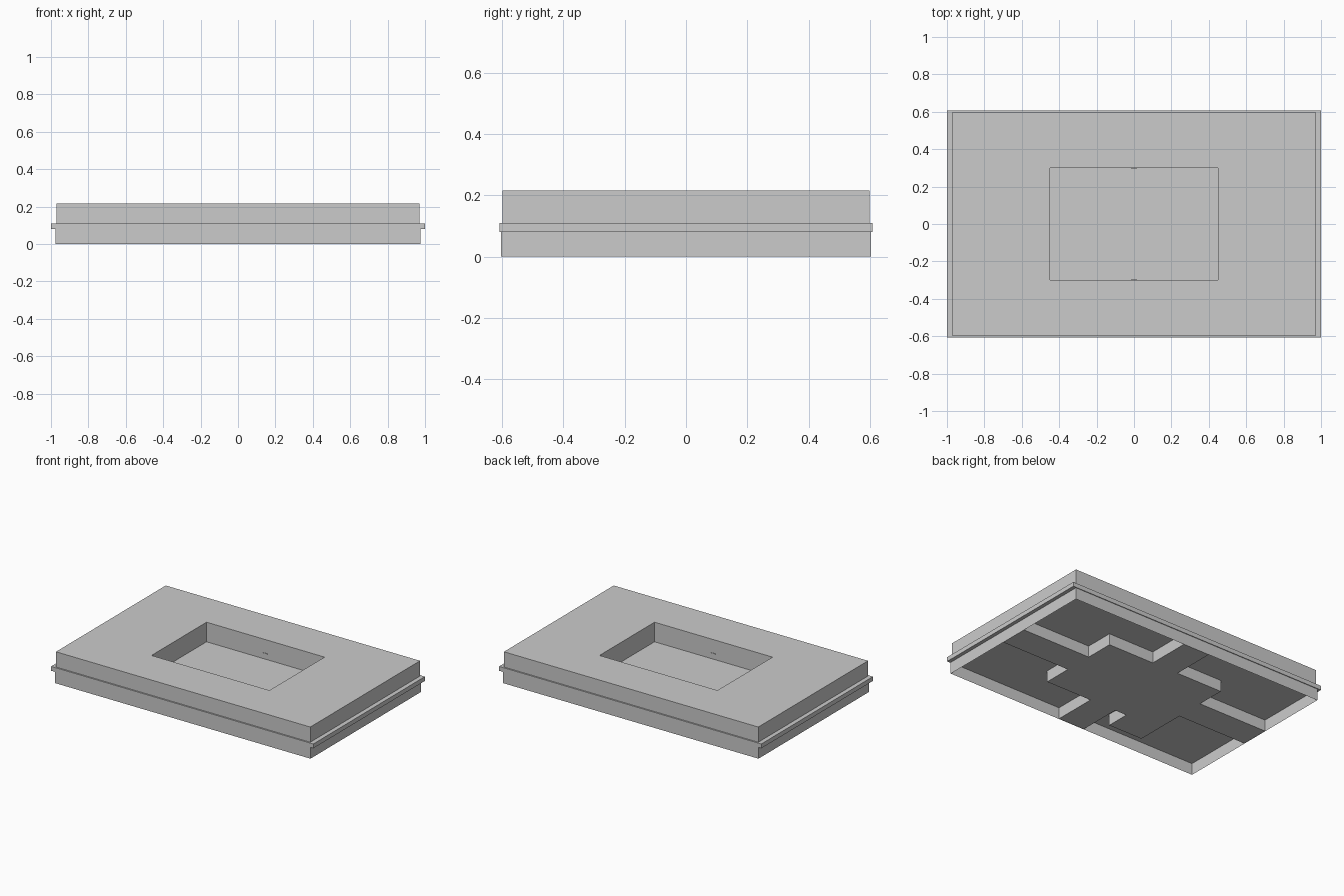
import bpy, bmesh
from mathutils import Vector

if "Cube" in bpy.data.objects:
    bpy.data.objects.remove(bpy.data.objects["Cube"])


def add_object(name, bm):
    bmesh.ops.remove_doubles(bm, verts=bm.verts, dist=1e-5)
    mesh = bpy.data.meshes.new(name)
    bm.to_mesh(mesh)
    bm.free()
    obj = bpy.data.objects.new(name, mesh)
    bpy.context.collection.objects.link(obj)
    return obj


def box(name, x0, x1, y0, y1, z0, z1):
    bm = bmesh.new()
    bmesh.ops.create_cube(bm, size=1)
    size = Vector((x1 - x0, y1 - y0, z1 - z0))
    mid = Vector((x0 + x1, y0 + y1, z0 + z1)) / 2
    for v in bm.verts:
        v.co = Vector(a * b for a, b in zip(v.co, size)) + mid
    return add_object(name, bm)


def ring(bm, hx, hy, z):
    return [bm.verts.new((sx * hx, sy * hy, z))
            for sx, sy in ((-1, -1), (1, -1), (1, 1), (-1, 1))]


def bridge(bm, a, b):
    for i in range(4):
        j = (i + 1) % 4
        bm.faces.new((a[i], a[j], b[j], b[i]))


# Tray body: lower skirt, flange, upper block and the pocket sunk into the top
steps = [(.975, .603, 0), (.975, .603, .08), (1, .608, .08), (1, .608, .11),
         (.97, .598, .11), (.97, .598, .215), (.45, .3, .215), (.45, .3, .08)]
bm = bmesh.new()
rings = [ring(bm, *s) for s in steps]
for a, b in zip(rings, rings[1:]):
    bridge(bm, a, b)
bm.faces.new(rings[-1])          # pocket floor
bridge(bm, rings[-1], rings[1])  # ceiling of the hollow underside
add_object("tray_body", bm)

# Underside: central block with four ribs out to the skirt
box("center_block", -.45, .45, -.3, .3, 0.002, .08)
for s, side in ((-1, "a"), (1, "b")):
    box("long_rib_" + side, *sorted((s * .45, s * .975)), -.1, .1, 0.002, .08)
    box("cross_rib_" + side, -.1, .1, *sorted((s * .3, s * .603)), 0.002, .08)
    # Small catch on the pocket wall
    box("pocket_catch_" + side, -.015, .015, *sorted((s * .296, s * .302)), .117, .122)

# Small housing beside the central block
box("side_housing", -.45, -.19, -.465, -.3, 0.002, .08)
